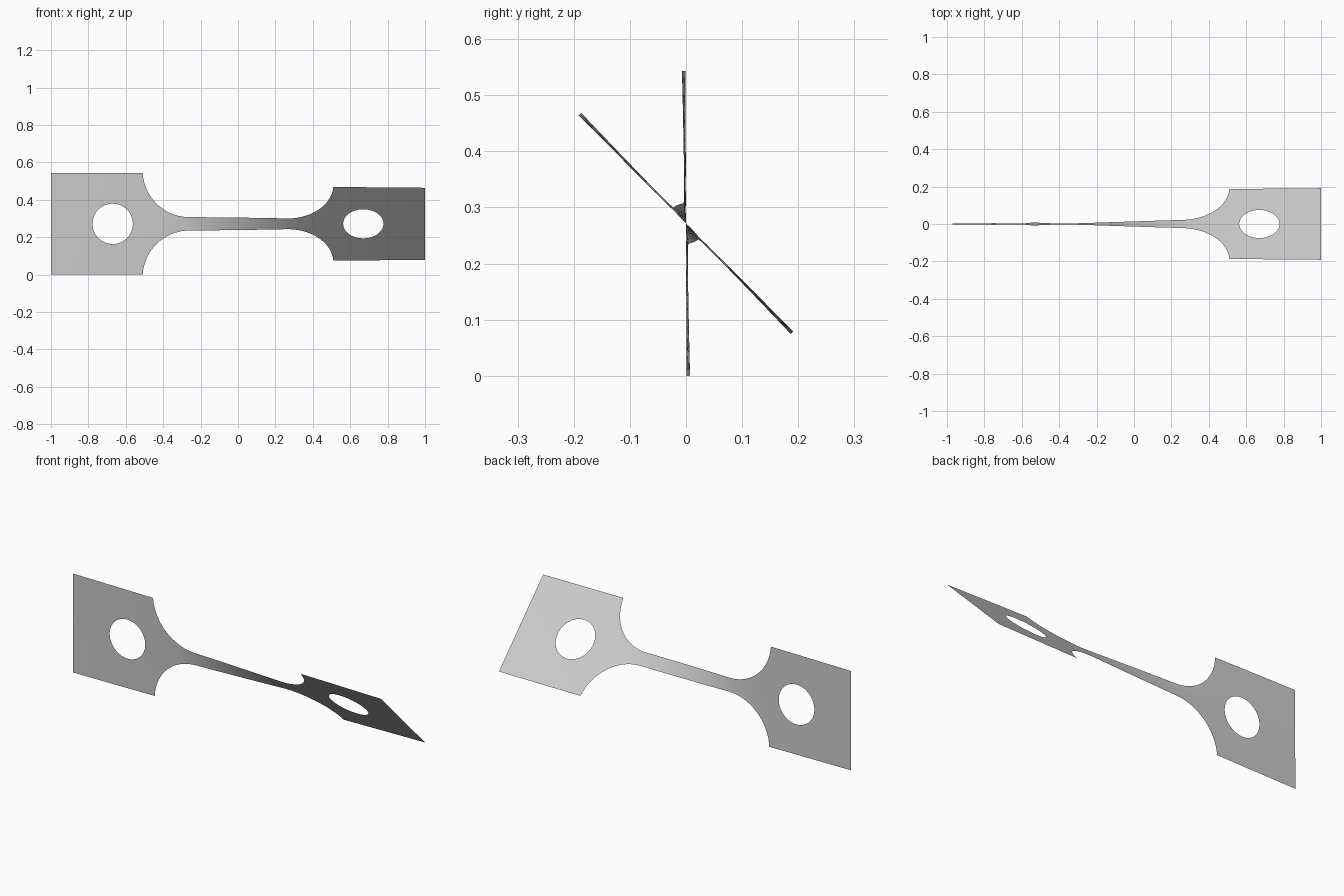
import bpy, bmesh, math

if "Cube" in bpy.data.objects:
    bpy.data.objects.remove(bpy.data.objects["Cube"], do_unlink=True)

# Main dimensions of the thin twisted sheet
HALF_W = 0.2715        # half width of the grip tabs
NECK = 0.036           # half width of the narrow neck
RADIUS = 0.25          # fillet radius between neck and tab
FILLET_X = 0.26        # where the fillets start
HOLE_X, HOLE_R = 0.67, 0.108
N = 16                 # divisions across the width
RISE = NECK + RADIUS - HALF_W
TAB_X = FILLET_X + math.sqrt(RADIUS ** 2 - RISE ** 2)


def half_width(x):
    d = abs(x) - FILLET_X
    if d <= 0:
        return NECK
    if abs(x) >= TAB_X - 1e-6:
        return HALF_W
    return NECK + RADIUS - math.sqrt(RADIUS ** 2 - d * d)


# Twist angle along the length: narrow sections twist far more than wide ones
STEPS = 1000
total = [0.0]
for i in range(STEPS):
    x = -1 + 2 * (i + 0.5) / STEPS
    total.append(total[-1] + half_width(x) ** -1.5)


def twist(x):
    f = (x + 1) / 2 * STEPS
    i = max(0, min(STEPS - 1, int(f)))
    s = total[i] + (total[i + 1] - total[i]) * (f - i)
    return math.radians(0.2 + 44.6 * s / total[-1])


bm = bmesh.new()


def skin(rows, closed=False):
    """Fill quads between neighbouring rows of flat (x, width) points."""
    grid = [[bm.verts.new((x, 0, v)) for x, v in row] for row in rows]
    for a, b in zip(grid, grid[1:]):
        for i in range(len(a) if closed else len(a) - 1):
            j = (i + 1) % len(a)
            bm.faces.new((a[i], a[j], b[j], b[i]))


# Neck with its fillets
fillet_end = math.asin((TAB_X - FILLET_X) / RADIUS)
right = [FILLET_X + RADIUS * math.sin(fillet_end * i / 24) for i in range(25)]
middle = [FILLET_X * (i / 12 - 1) for i in range(1, 24)]
columns = [-x for x in reversed(right)] + middle + right
skin([[(x, half_width(x) * (2 * k / N - 1)) for k in range(N + 1)] for x in columns])

# Grip tabs, each a rectangle ringed around a round hole
for side in (-1, 1):
    corners = [(TAB_X, -HALF_W), (1, -HALF_W), (1, HALF_W), (TAB_X, HALF_W)]
    outline = []
    for (x0, v0), (x1, v1) in zip(corners, corners[1:] + corners[:1]):
        outline += [(x0 + (x1 - x0) * k / N, v0 + (v1 - v0) * k / N) for k in range(N)]
    rings = []
    for layer in range(6):
        t = layer / 5
        ring = []
        for x, v in outline:
            a = math.atan2(v, x - HOLE_X)
            hx, hv = HOLE_X + HOLE_R * math.cos(a), HOLE_R * math.sin(a)
            ring.append((side * (x + (hx - x) * t), v + (hv - v) * t))
        rings.append(ring)
    skin(rings, closed=True)

bmesh.ops.remove_doubles(bm, verts=bm.verts, dist=0.0005)

# Twist the flat sheet about its long axis and lift it to the ground
for vert in bm.verts:
    x, v = vert.co.x, vert.co.z
    a = twist(x)
    vert.co = (x, -v * math.sin(a), HALF_W + v * math.cos(a))
bmesh.ops.recalc_face_normals(bm, faces=bm.faces)
if sum(f.normal.y for f in bm.faces) > 0:
    bmesh.ops.reverse_faces(bm, faces=bm.faces)

mesh = bpy.data.meshes.new("twisted_test_strip")
bm.to_mesh(mesh)
bm.free()
strip = bpy.data.objects.new("twisted_test_strip", mesh)
bpy.context.collection.objects.link(strip)

# Plain grey metal
grey = bpy.data.materials.new("light grey")
grey.use_nodes = True
colour = (0.6, 0.6, 0.6, 1)
grey.diffuse_color = colour
grey.node_tree.nodes["Principled BSDF"].inputs["Base Color"].default_value = colour
mesh.materials.append(grey)

bpy.context.view_layer.objects.active = strip
strip.select_set(True)
bpy.ops.object.shade_smooth_by_angle()
